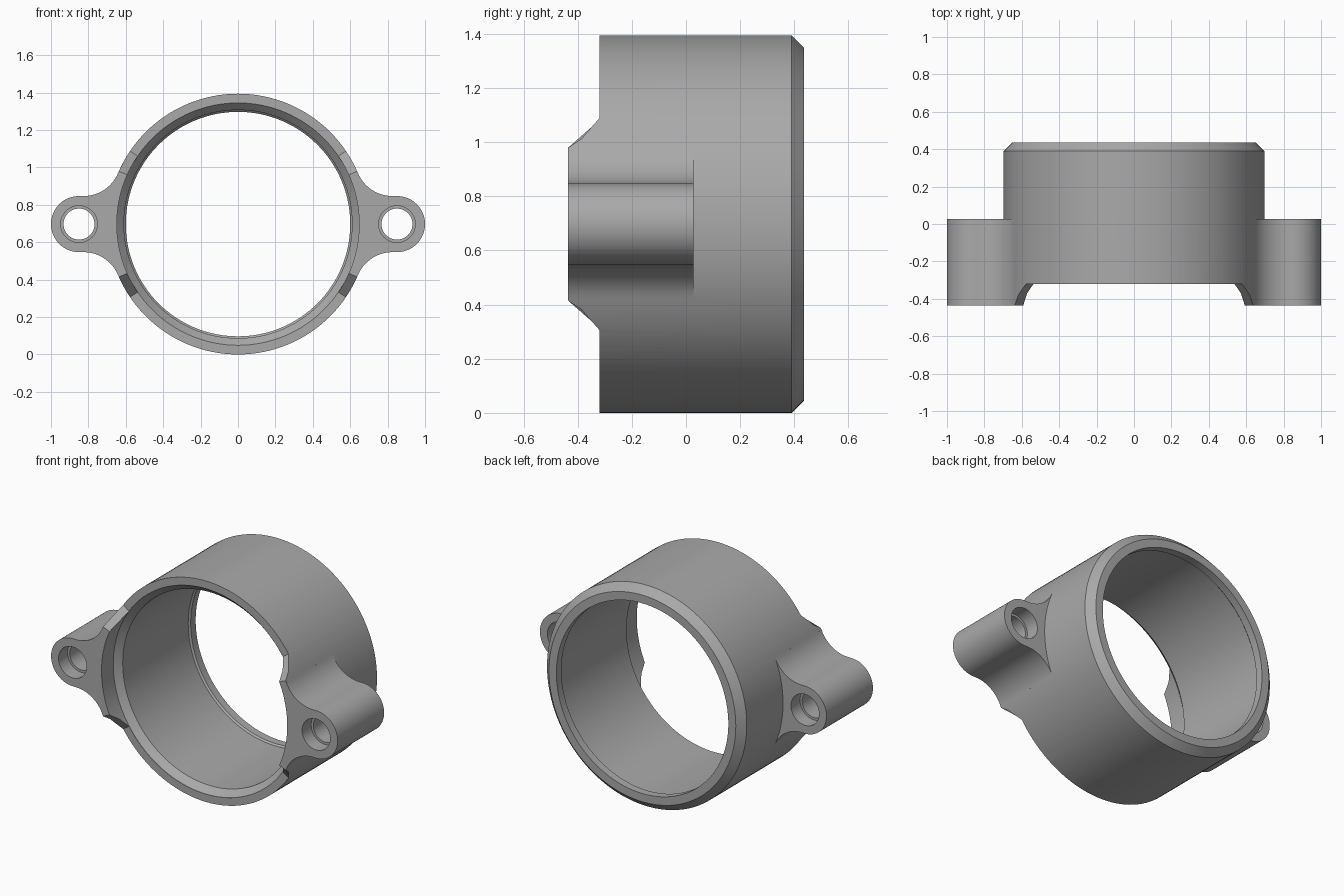
import bpy, bmesh, math

if "Cube" in bpy.data.objects:
    bpy.data.objects.remove(bpy.data.objects["Cube"])

R, CZ = 0.697, 0.697          # outer radius and axis height
FRONT, SEAT, BACK = -0.435, -0.32, 0.435
LUG_BACK = 0.028
LUG_X, LUG_R, FILLET = 0.85, 0.15, 0.2

grey = bpy.data.materials.new("grey")
grey.diffuse_color = (0.4, 0.4, 0.4, 1)
grey.use_nodes = True
grey.node_tree.nodes["Principled BSDF"].inputs["Base Color"].default_value = grey.diffuse_color


def make(name, bm):
    bmesh.ops.recalc_face_normals(bm, faces=bm.faces)
    me = bpy.data.meshes.new(name)
    bm.to_mesh(me)
    bm.free()
    me.materials.append(grey)
    ob = bpy.data.objects.new(name, me)
    bpy.context.collection.objects.link(ob)
    return ob


def lathe(name, profile, cx=0.0, n=128):
    """Spin a closed (radius, y) profile about the y direction; radius 0 closes at the axis."""
    bm = bmesh.new()
    rings = []
    for r, y in profile:
        if r == 0:
            rings.append([bm.verts.new((cx, y, CZ))] * n)
        else:
            rings.append([bm.verts.new((cx + r * math.cos(2 * math.pi * i / n), y,
                                        CZ + r * math.sin(2 * math.pi * i / n))) for i in range(n)])
    for k in range(len(rings)):
        a, b = rings[k], rings[(k + 1) % len(rings)]
        for i in range(n):
            j = (i + 1) % n
            vs = list(dict.fromkeys((a[i], a[j], b[j], b[i])))
            if len(vs) > 2:
                bm.faces.new(vs)
    return make(name, bm)


def arc(cx, cz, r, a0, a1, n):
    return [(cx + r * math.cos(a0 + (a1 - a0) * i / n),
             cz + r * math.sin(a0 + (a1 - a0) * i / n)) for i in range(n + 1)]


def lug(name, side):
    """Ear with a round end and fillets that run tangent into the ring."""
    fz = LUG_R + FILLET
    fx = math.sqrt((R + FILLET) ** 2 - fz ** 2)
    t = math.atan2(fz, fx)
    top = arc(fx, fz, FILLET, math.pi + t, 1.5 * math.pi, 20)
    end = arc(LUG_X, 0, LUG_R, math.pi / 2, -math.pi / 2, 40)
    bottom = [(x, -z) for x, z in reversed(top)]
    inner = arc(0, 0, 0.67, -t, t, 24)
    bm = bmesh.new()
    face = bm.faces.new([bm.verts.new((side * x, FRONT, CZ + z))
                         for x, z in top + end + bottom + inner])
    ext = bmesh.ops.extrude_face_region(bm, geom=[face])
    for v in ext["geom"]:
        if isinstance(v, bmesh.types.BMVert):
            v.co.y = LUG_BACK
    return make(name, bm)


def notch(name, sign):
    """Annular sector with sloped ends that lowers the front rim."""
    bm = bmesh.new()
    n, rows = 56, []
    for i in range(n + 1):
        row = []
        for y, a in ((SEAT, 34.1), (-0.45, 23.0)):
            ang = math.radians(a + (180 - 2 * a) * i / n)
            row.append([bm.verts.new((r * math.cos(ang), y, CZ + sign * r * math.sin(ang)))
                        for r in (0.5, 0.9)])
        rows.append([row[0][0], row[0][1], row[1][1], row[1][0]])
    for p, q in zip(rows, rows[1:]):
        for k in range(4):
            bm.faces.new((p[k], p[(k + 1) % 4], q[(k + 1) % 4], q[k]))
    bm.faces.new(rows[0])
    bm.faces.new(rows[-1])
    return make(name, bm)


def boolean(target, tool, op):
    m = target.modifiers.new(tool.name, "BOOLEAN")
    m.operation, m.solver, m.object = op, "EXACT", tool
    bpy.context.view_layer.objects.active = target
    bpy.ops.object.modifier_apply(modifier=m.name)
    bpy.data.objects.remove(tool)


# Ring: counterbored front, chamfered seat, thin lip and outer chamfer at the back
body = lathe("clamp_ring", [
    (R, FRONT), (R, BACK - 0.045), (R - 0.045, BACK), (0.6, BACK), (0.6, BACK - 0.05),
    (0.61, BACK - 0.06), (0.61, SEAT + 0.042), (0.648, SEAT + 0.002), (0.648, FRONT)])

# Lower the rim above and below, leaving raised sides
for sign, name in ((1, "top_notch"), (-1, "bottom_notch")):
    boolean(body, notch(name, sign), "DIFFERENCE")

# Screw lugs with holes counterbored at both ends
for side, name in ((1, "right_lug"), (-1, "left_lug")):
    boolean(body, lug(name, side), "UNION")
    hole = lathe(name + "_hole", [
        (0, FRONT - 0.1), (0.098, FRONT - 0.1), (0.098, FRONT + 0.09), (0.083, FRONT + 0.09),
        (0.083, LUG_BACK - 0.09), (0.098, LUG_BACK - 0.09), (0.098, LUG_BACK + 0.1),
        (0, LUG_BACK + 0.1)], side * LUG_X, 48)
    boolean(body, hole, "DIFFERENCE")

# Smooth curved walls, crisp edges
bpy.ops.object.select_all(action="DESELECT")
body.select_set(True)
bpy.context.view_layer.objects.active = body
bpy.ops.object.shade_smooth_by_angle(angle=math.radians(25))
